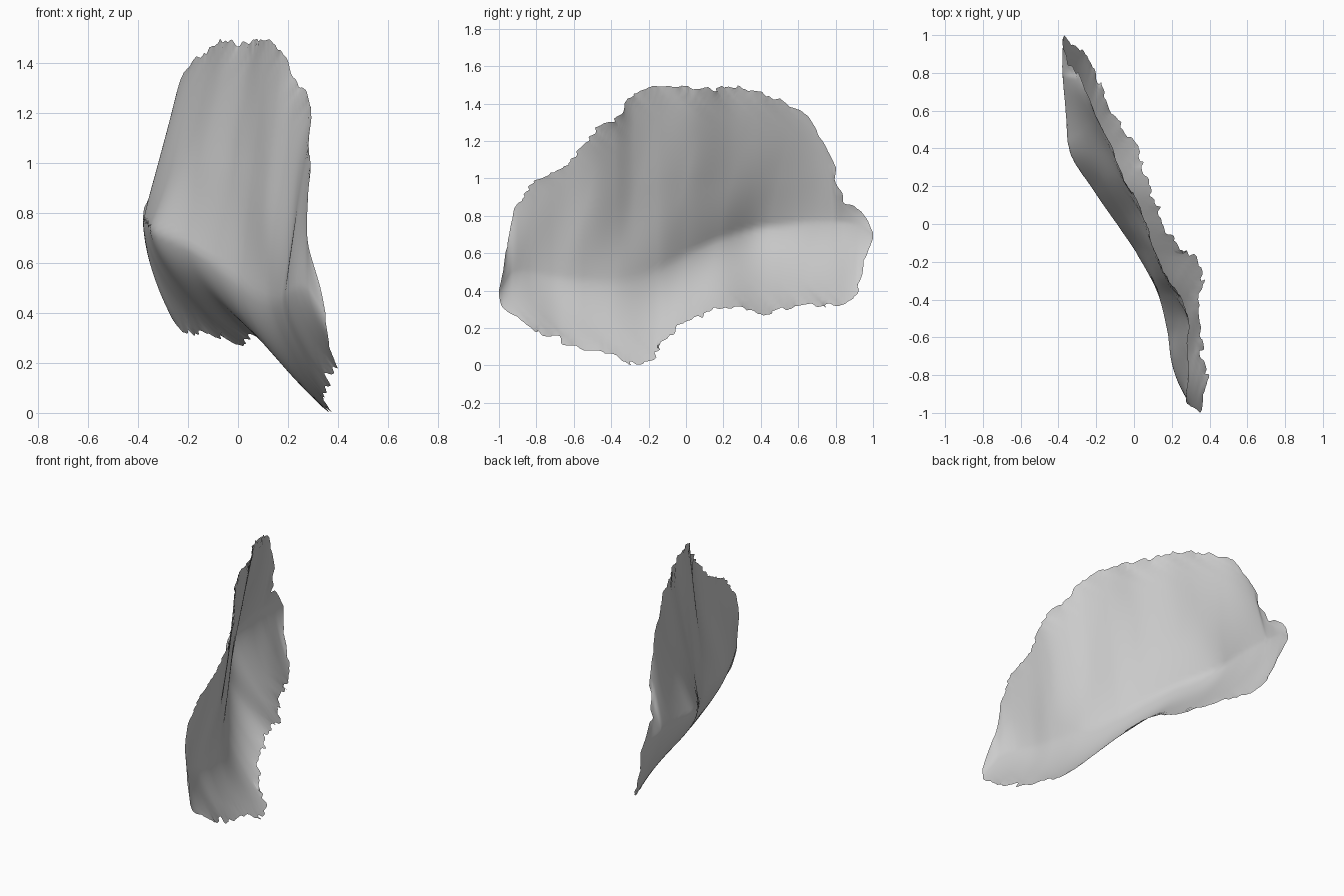
import bpy
import bmesh
import math
from mathutils import Vector, noise

cube = bpy.data.objects.get("Cube")
if cube:
    bpy.data.objects.remove(cube, do_unlink=True)

COLUMNS, ROWS = 240, 48

# Guide lines running front to back, as (y, x, z)
upper_rim = [(-1, .35, .4), (-.98, .33, .5), (-.95, .28, .68), (-.9, .28, .86),
             (-.82, .29, .97), (-.66, .285, 1.07), (-.5, .29, 1.23), (-.38, .24, 1.33),
             (-.28, .175, 1.45), (-.13, .11, 1.5), (.05, .045, 1.47), (.24, -.055, 1.49),
             (.4, -.12, 1.45), (.58, -.2, 1.39), (.68, -.245, 1.28), (.77, -.28, 1.13),
             (.8, -.31, .97), (.86, -.35, .87), (.96, -.38, .79), (1, -.37, .71)]
lower_rim = [(-1, .35, .37), (-.98, .36, .31), (-.8, .38, .2), (-.66, .36, .13),
             (-.45, .34, .07), (-.27, .36, .01), (-.17, .3, .06), (-.1, .22, .15),
             (.02, .17, .22), (.2, .08, .31), (.42, 0, .285), (.6, -.11, .31),
             (.8, -.21, .33), (.91, -.27, .39), (.95, -.33, .55), (1, -.37, .68)]
hollow = [(-1, .35, .385), (-.93, .28, .5), (-.72, .2, .48), (-.55, .17, .46),
          (-.35, .12, .46), (-.15, .01, .52), (0, -.1, .6), (.18, -.22, .68),
          (.35, -.32, .73), (.5, -.355, .75), (.7, -.37, .77), (.93, -.375, .75),
          (1, -.37, .7)]


def tangent(pts, i):
    """Slope of a guide line at one of its points."""
    a, b = pts[max(i - 1, 0)], pts[min(i + 1, len(pts) - 1)]
    return (Vector(b[1:]) - Vector(a[1:])) / (b[0] - a[0])


def follow(pts, y):
    """Smooth (x, z) position on a guide line at depth y."""
    i = 0
    while i < len(pts) - 2 and pts[i + 1][0] < y:
        i += 1
    p, q = pts[i], pts[i + 1]
    span = q[0] - p[0]
    t = min(max((y - p[0]) / span, 0), 1)
    blend = t * t * (3 - 2 * t)
    bend_in, bend_out = t * (1 - t) ** 2, t * t * (t - 1)
    return (Vector(p[1:]).lerp(Vector(q[1:]), blend)
            + span * (bend_in * tangent(pts, i) + bend_out * tangent(pts, i + 1)))


def ragged(along, seed):
    """Small chips along a rim."""
    return (.024 * noise.noise(Vector((along * 13, seed, .3)))
            + .025 * noise.noise(Vector((along * 31, seed, .6))))


def upper_curl(t, y):
    """Overhang above the hollow: a sharp shelf mid-sheet, a soft bowl elsewhere."""
    t = max(t, 0)
    shelf = 1 - max(1 - t, 0) ** 1.6
    weight = math.exp(-((y - .3) / .35) ** 2)
    return weight * shelf + (1 - weight) * t ** 1.25


def sheet_point(y, s):
    """Point on the curled sheet, s running from lower to upper rim."""
    low, mid, top = (follow(g, y) for g in (lower_rim, hollow, upper_rim))
    taper = min(1, (1 - abs(y)) * 6)
    edge = abs(2 * s - 1) ** 10 * taper
    seed = 1.4 if s < .5 else 7.4
    z = max(low.y + (top.y - low.y) * s + edge * ragged(y, seed), 0)
    # The curl is set by height, so chips stay on the surface
    if z < mid.y:
        curl = ((mid.y - z) / (mid.y - low.y)) ** 1.65
        x = mid.x + (low.x - mid.x) * curl
    else:
        x = mid.x + (top.x - mid.x) * upper_curl((z - mid.y) / (top.y - mid.y), y)
    # Upright folds and gentle unevenness
    fade = math.sin(math.pi * s) * taper
    x += .01 * fade * s * math.sin(math.tau * (y + .16) / .58)
    x += .016 * fade * noise.noise(Vector((y * 4 - z, z * 2, 2)))
    return (x, y + edge * ragged(z + y, seed + 3), z)


# Thin shell built as a grid of columns
bm = bmesh.new()
grid = []
for c in range(COLUMNS + 1):
    u = 2 * c / COLUMNS - 1
    y = .6 * u + .4 * math.sin(u * math.pi / 2)
    grid.append([bm.verts.new(sheet_point(y, r / ROWS)) for r in range(ROWS + 1)])
for a, b in zip(grid, grid[1:]):
    for r in range(ROWS):
        bm.faces.new((a[r], b[r], b[r + 1], a[r + 1]))
for face in bm.faces:
    face.smooth = True

mesh = bpy.data.meshes.new("curled_shell")
bm.to_mesh(mesh)
bm.free()
shell = bpy.data.objects.new("curled_shell", mesh)
bpy.context.collection.objects.link(shell)

# Plain pale grey
grey = bpy.data.materials.new("pale_grey")
grey.use_nodes = True
colour = (.6, .6, .6, 1)
grey.diffuse_color = colour
grey.node_tree.nodes["Principled BSDF"].inputs["Base Color"].default_value = colour
mesh.materials.append(grey)
